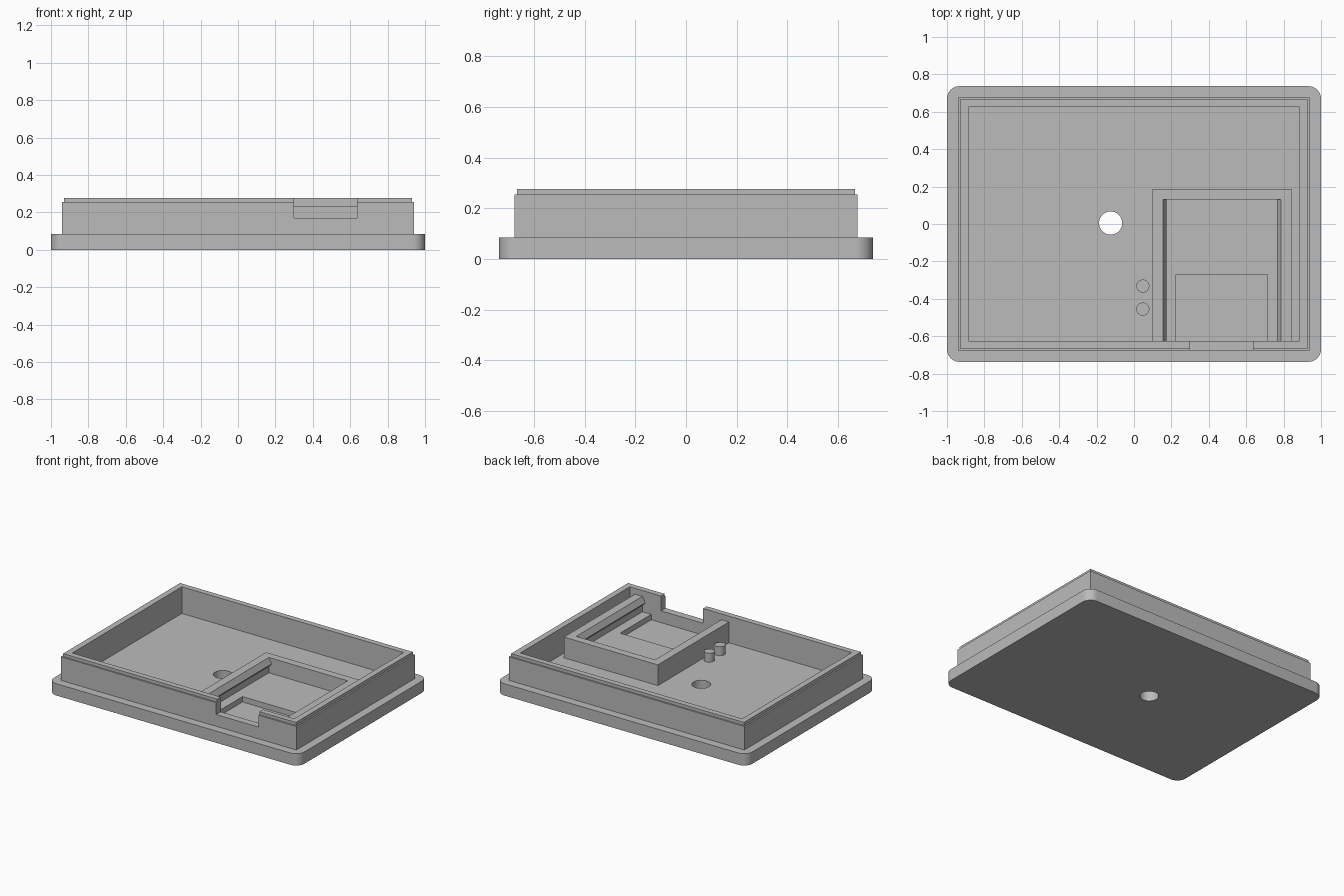
import bpy, bmesh, math

if "Cube" in bpy.data.objects:
    bpy.data.objects.remove(bpy.data.objects["Cube"])

grey = bpy.data.materials.new("light_grey")
grey.diffuse_color = (0.5, 0.5, 0.5, 1)
grey.use_nodes = True
grey.node_tree.nodes["Principled BSDF"].inputs["Base Color"].default_value = grey.diffuse_color

PLATE_TOP, INNER_X, INNER_Y = 0.085, 0.886, 0.625


def add(name, bm):
    bmesh.ops.recalc_face_normals(bm, faces=bm.faces)
    mesh = bpy.data.meshes.new(name)
    bm.to_mesh(mesh)
    bm.free()
    mesh.materials.append(grey)
    ob = bpy.data.objects.new(name, mesh)
    bpy.context.collection.objects.link(ob)
    return ob


def prism(name, points, direction):
    """Extrude a closed outline of 3D points along a direction."""
    bm = bmesh.new()
    face = bm.faces.new([bm.verts.new(p) for p in points])
    out = bmesh.ops.extrude_face_region(bm, geom=[face])
    verts = [v for v in out["geom"] if isinstance(v, bmesh.types.BMVert)]
    bmesh.ops.translate(bm, verts=verts, vec=direction)
    return add(name, bm)


def box(name, x0, x1, y0, y1, z0, z1):
    pts = [(x0, y0, z0), (x1, y0, z0), (x1, y1, z0), (x0, y1, z0)]
    return prism(name, pts, (0, 0, z1 - z0))


def cylinder(name, x, y, r, z0, z1, n=48):
    pts = [(x + r * math.cos(math.tau * i / n), y + r * math.sin(math.tau * i / n), z0)
           for i in range(n)]
    return prism(name, pts, (0, 0, z1 - z0))


def activate(ob):
    bpy.ops.object.select_all(action='DESELECT')
    ob.select_set(True)
    bpy.context.view_layer.objects.active = ob


def cut(ob, cutter):
    mod = ob.modifiers.new("cut", 'BOOLEAN')
    mod.operation, mod.solver, mod.object = 'DIFFERENCE', 'EXACT', cutter
    activate(ob)
    bpy.ops.object.modifier_apply(modifier=mod.name)
    bpy.data.objects.remove(cutter, do_unlink=True)


def smooth(ob):
    activate(ob)
    bpy.ops.object.shade_smooth_by_angle(angle=math.radians(30))


# Base plate with rounded corners and a through hole
R, outline = 0.067, []
for k, (sx, sy) in enumerate([(1, 1), (-1, 1), (-1, -1), (1, -1)]):
    for i in range(11):
        a = math.pi / 2 * (k + i / 10)
        outline.append((sx * (1 - R) + R * math.cos(a),
                        sy * (0.737 - R) + R * math.sin(a), 0))
plate = prism("base_plate", outline, (0, 0, PLATE_TOP))
cut(plate, cylinder("hole_cutter", -0.125, 0.005, 0.062, -0.1, 0.2))
smooth(plate)

# Rim wall with stepped lip, swept around the rectangle
section = [(0.94, 0.677, PLATE_TOP), (0.94, 0.677, 0.255), (0.929, 0.666, 0.255),
           (0.929, 0.666, 0.277), (INNER_X, INNER_Y, 0.277), (INNER_X, INNER_Y, PLATE_TOP)]
bm = bmesh.new()
loops = [[bm.verts.new((sx * x, sy * y, z))
          for sx, sy in ((1, 1), (-1, 1), (-1, -1), (1, -1))] for x, y, z in section]
for i, a in enumerate(loops):
    b = loops[(i + 1) % len(loops)]
    for j in range(4):
        k = (j + 1) % 4
        bm.faces.new((a[j], a[k], b[k], b[j]))
rim = add("rim_wall", bm)

# Front notch in the rim
cut(rim, box("notch_cutter", 0.30, 0.637, -0.8, -0.55, 0.17, 0.4))

# Holder block with a snap-lipped pocket and a deeper recess
holder = box("holder", 0.095, 0.845, -INNER_Y, 0.185, PLATE_TOP, 0.235)
MID = 0.47
half = [(0.315, 0.124), (0.315, 0.17), (0.295, 0.19), (0.295, 0.197),
        (0.315, 0.235), (0.315, 0.3)]
profile = [(MID + x, -0.7, z) for x, z in half] + [(MID - x, -0.7, z) for x, z in half[::-1]]
cut(holder, prism("pocket_cutter", profile, (0, 0.83, 0)))
cut(holder, box("recess_cutter", 0.225, 0.715, -0.7, -0.27, 0.05, 0.15))

# Two locating posts beside the holder
for i, y in enumerate((-0.332, -0.455)):
    smooth(cylinder(f"post_{i + 1}", 0.047, y, 0.035, PLATE_TOP, 0.15, 32))
